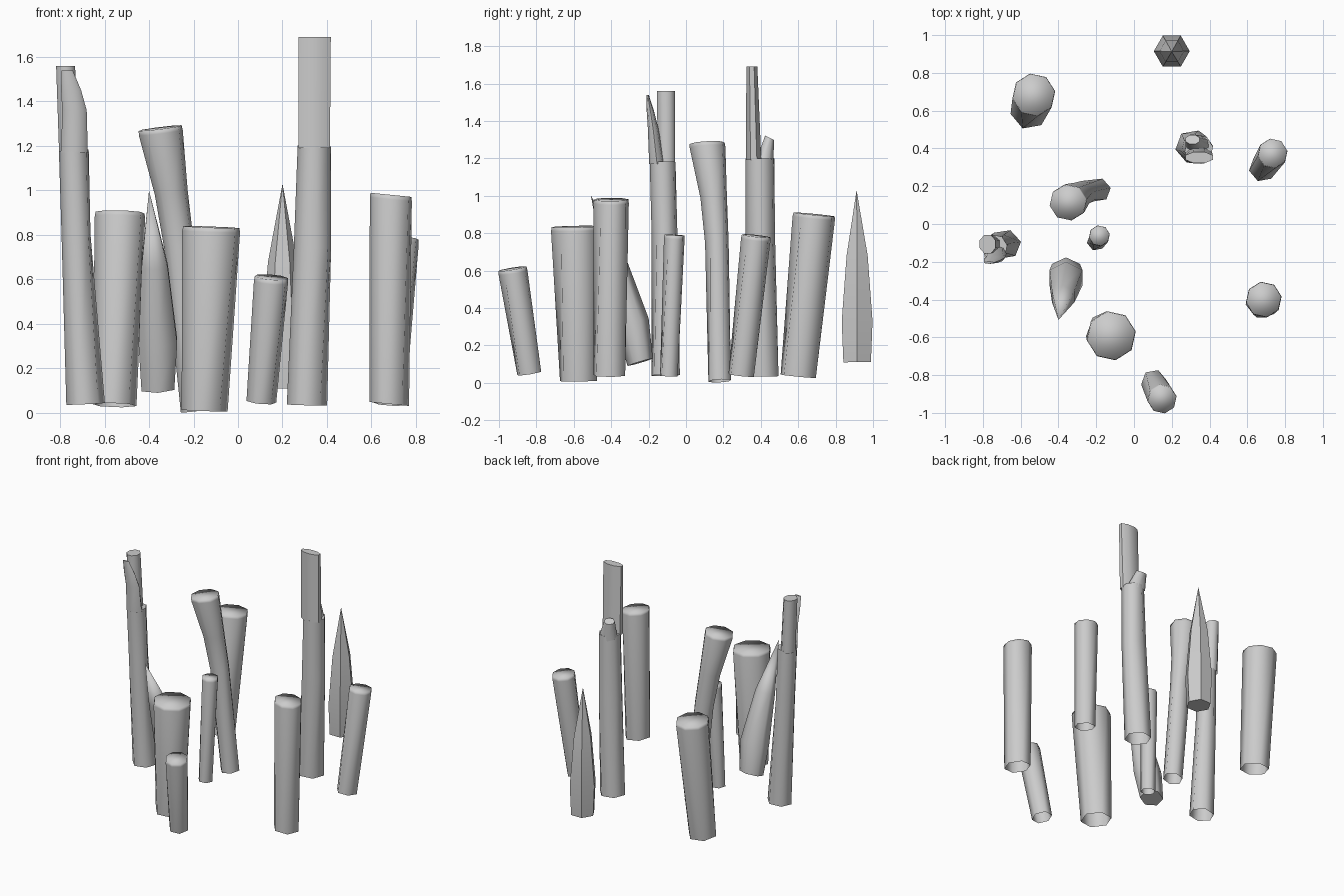
import bpy
import bmesh
from math import cos, sin, radians, pi

if "Cube" in bpy.data.objects:
    bpy.data.objects.remove(bpy.data.objects["Cube"])

grey = bpy.data.materials.new("pale_grey")
grey.use_nodes = True
grey.diffuse_color = (0.6, 0.6, 0.6, 1)
grey.node_tree.nodes["Principled BSDF"].inputs["Base Color"].default_value = (0.6, 0.6, 0.6, 1)


def loft(name, rings, sides=8, turn=0, hex_base=True, close_base=False,
         lean=None, sharp=180):
    """Skin rings of (x, y, z, rx, ry); a zero radius makes a tip."""
    first, last = rings[0], rings[-1]
    if lean is None:
        rise = last[2] - first[2]
        lean = ((last[0] - first[0]) / rise, (last[1] - first[1]) / rise)
    bm = bmesh.new()
    loops = []
    for i, (x, y, z, rx, ry) in enumerate(rings):
        loop = []
        for k in range(sides):
            a = 360 * k / sides
            if i == 0 and hex_base:
                a = 60 * round(a / 60)
            a = radians(a + turn)
            dx, dy = rx * cos(a), ry * sin(a)
            loop.append(bm.verts.new((x + dx, y + dy, z - dx * lean[0] - dy * lean[1])))
        loops.append(loop)
    for low, high in zip(loops, loops[1:]):
        for k in range(sides):
            j = (k + 1) % sides
            bm.faces.new((low[k], low[j], high[j], high[k]))
    bm.faces.new(loops[-1])
    if close_base:
        bm.faces.new(loops[0][::-1])
    bmesh.ops.remove_doubles(bm, verts=bm.verts, dist=0.0005)
    for f in bm.faces:
        f.smooth = True
    for e in bm.edges:
        if len(e.link_faces) == 2:
            e.smooth = e.calc_face_angle() < radians(sharp)
    mesh = bpy.data.meshes.new(name)
    bm.to_mesh(mesh)
    bm.free()
    mesh.materials.append(grey)
    obj = bpy.data.objects.new(name, mesh)
    bpy.context.collection.objects.link(obj)
    return obj


def post(name, base, base_r, top, top_r, **options):
    """Straight post, open below, with a soft rim at the top."""
    t = 1 - 0.02 / (top[2] - base[2])
    rim = [b + (e - b) * t for b, e in zip(base, top)]
    loft(name, [(*base, base_r, base_r), (*rim, top_r, top_r),
                (*top, top_r * 0.97, top_r * 0.97)], turn=10, **options)


# Straight posts
post("back_left_post", (-0.555, 0.60, 0.035), 0.10, (-0.53, 0.685, 0.90), 0.115)
post("right_leaning_post", (0.68, 0.295, 0.04), 0.072, (0.735, 0.375, 0.785), 0.08)
post("front_centre_post", (-0.15, -0.575, 0.01), 0.105, (-0.12, -0.592, 0.835), 0.132)
post("front_short_post", (0.105, -0.838, 0.05), 0.068, (0.15, -0.928, 0.61), 0.078)
post("right_front_post", (0.68, -0.41, 0.04), 0.09, (0.687, -0.40, 0.98), 0.096,
     lean=(0.1, 0.0))
post("middle_thin_post", (-0.20, -0.092, 0.035), 0.05, (-0.183, -0.062, 0.79), 0.056)

# Bent post
loft("bent_post", [(-0.19, 0.18, 0.01, 0.068, 0.064),
                   (-0.265, 0.165, 0.75, 0.068, 0.064),
                   (-0.30, 0.148, 0.99, 0.075, 0.072),
                   (-0.347, 0.115, 1.26, 0.10, 0.097),
                   (-0.35, 0.113, 1.28, 0.098, 0.095)], turn=10)

# Pointed stakes
loft("back_stake", [(0.20, 0.915, 0.11, 0.085, 0.085),
                    (0.20, 0.915, 0.33, 0.095, 0.095),
                    (0.20, 0.915, 0.68, 0.065, 0.065),
                    (0.20, 0.912, 1.03, 0, 0)],
     sides=6, hex_base=False, close_base=True, sharp=50)
loft("leaning_stake", [(-0.36, -0.245, 0.11, 0.085, 0.068),
                       (-0.36, -0.285, 0.32, 0.10, 0.085),
                       (-0.375, -0.385, 0.66, 0.068, 0.06),
                       (-0.40, -0.508, 1.0, 0, 0)],
     sides=6, turn=30, hex_base=False, close_base=True, sharp=70)

# Snapped post on the right: trunk, tall flat splinter, short splinter
loft("right_broken_trunk", [(0.31, 0.41, 0.035, 0.092, 0.09),
                            (0.335, 0.398, 0.75, 0.085, 0.08),
                            (0.343, 0.395, 1.20, 0.076, 0.078)], sharp=60, turn=10)
loft("right_tall_splinter", [(0.343, 0.362, 1.19, 0.076, 0.044),
                             (0.345, 0.352, 1.69, 0.078, 0.032)],
     hex_base=False, lean=(0, 0), turn=22.5, sharp=60)
loft("right_short_splinter", [(0.335, 0.425, 1.19, 0.066, 0.045),
                              (0.31, 0.447, 1.31, 0.04, 0.026)],
     hex_base=False, lean=(0, 0.5), turn=22.5, sharp=60)

# Snapped post on the left: trunk, square-ended splinter, hooked splinter
loft("left_broken_trunk", [(-0.685, -0.108, 0.04, 0.088, 0.08),
                           (-0.728, -0.115, 0.80, 0.066, 0.07),
                           (-0.738, -0.125, 1.18, 0.068, 0.07)], sharp=60, turn=10)
loft("left_square_splinter", [(-0.758, -0.104, 1.17, 0.05, 0.05),
                              (-0.775, -0.107, 1.56, 0.046, 0.053)],
     hex_base=False, lean=(0, 0), turn=22.5, sharp=60)
loft("left_hooked_splinter", [(-0.735, -0.155, 1.17, 0.06, 0.042),
                              (-0.735, -0.176, 1.36, 0.055, 0.028),
                              (-0.75, -0.19, 1.45, 0.045, 0.02),
                              (-0.768, -0.205, 1.54, 0.025, 0.006)],
     hex_base=False, lean=(0, 0), sharp=60)
